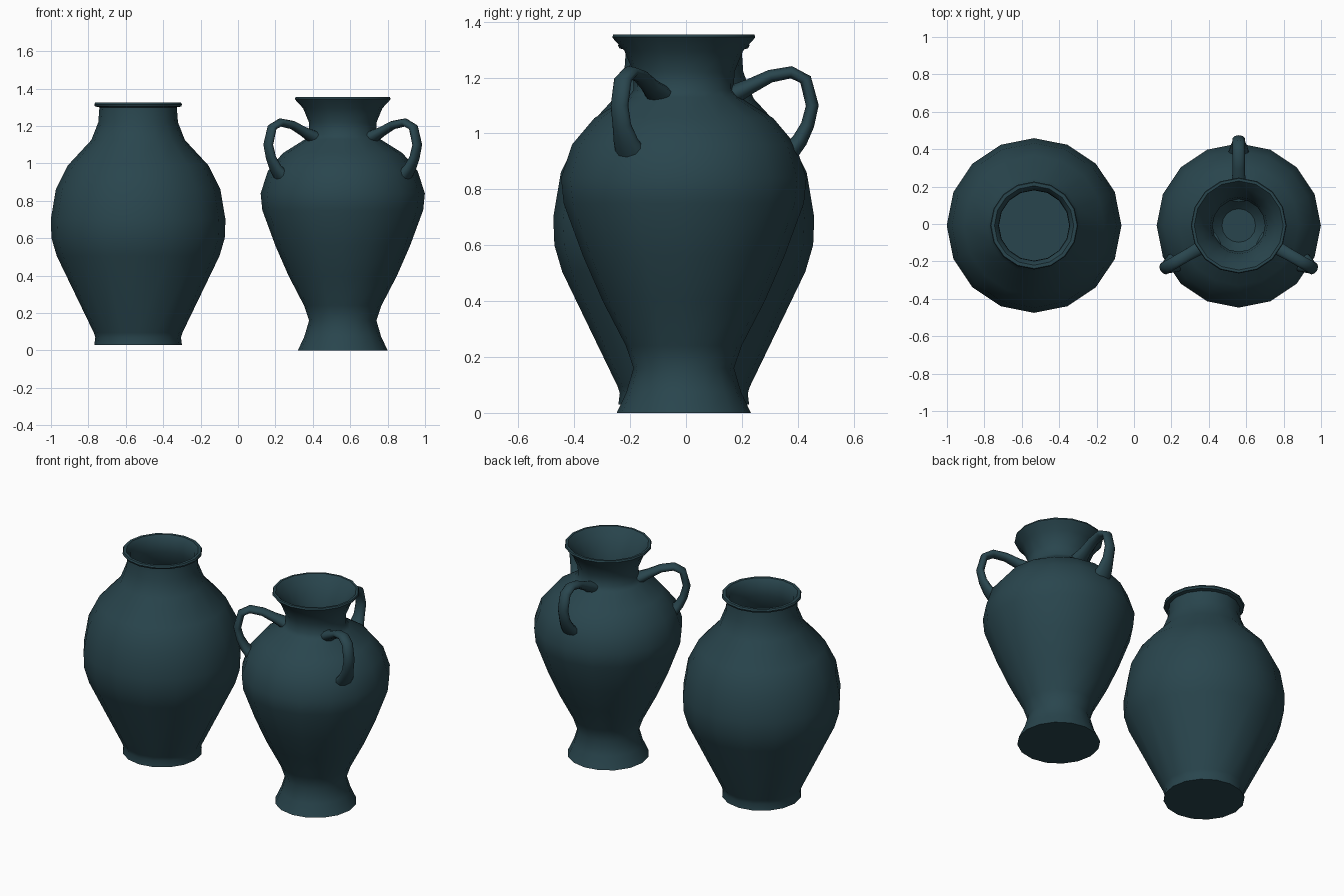
import bpy, bmesh
from math import cos, sin, pi, radians
from mathutils import Vector

if "Cube" in bpy.data.objects:
    bpy.data.objects.remove(bpy.data.objects["Cube"])

SIDES = 16
mat = bpy.data.materials.new("dark_teal_glaze")
mat.diffuse_color = (0.022, 0.06, 0.075, 1)
mat.use_nodes = True
mat.node_tree.nodes["Principled BSDF"].inputs["Base Color"].default_value = mat.diffuse_color


def skin(name, rings, angle, origin, turn=0):
    """Join equal rings of points into a capped tube."""
    bm = bmesh.new()
    loops = [[bm.verts.new(p) for p in ring] for ring in rings]
    for a, b in zip(loops, loops[1:]):
        n = len(a)
        for i in range(n):
            j = (i + 1) % n
            bm.faces.new((a[i], a[j], b[j], b[i]))
    bm.faces.new(loops[0][::-1])
    bm.faces.new(loops[-1])
    bmesh.ops.recalc_face_normals(bm, faces=bm.faces)
    me = bpy.data.meshes.new(name)
    bm.to_mesh(me)
    bm.free()
    me.materials.append(mat)
    ob = bpy.data.objects.new(name, me)
    bpy.context.collection.objects.link(ob)
    ob.location = origin
    ob.rotation_euler.z = turn
    bpy.ops.object.select_all(action='DESELECT')
    bpy.context.view_layer.objects.active = ob
    ob.select_set(True)
    bpy.ops.object.shade_smooth_by_angle(angle=radians(angle))
    return ob


def lathe(name, profile, origin):
    rings = [[(r * cos(2 * pi * i / SIDES), r * sin(2 * pi * i / SIDES), z)
              for i in range(SIDES)] for r, z in profile]
    return skin(name, rings, 40, origin)


# wide jar: outside, lip, then hollow inside down to the floor
lathe("wide_jar", [
    (.234, .03), (.229, .07), (.237, .095), (.435, .505), (.463, .60), (.467, .70),
    (.44, .86), (.375, .99), (.25, 1.125), (.213, 1.22), (.207, 1.30),
    (.23, 1.304), (.235, 1.315), (.230, 1.325), (.212, 1.325),
    (.190, 1.295), (.188, 1.22), (.225, 1.115), (.35, .97), (.415, .85),
    (.44, .70), (.41, .51), (.21, .09)], (-.534, -.008, 0))

# footed amphora
AMPHORA = (.56, -.008, 0)
lathe("amphora_body", [
    (.24, 0), (.205, .075), (.18, .16), (.207, .24), (.29, .40), (.36, .56), (.43, .75),
    (.439, .84), (.40, .96), (.32, 1.055), (.20, 1.13), (.18, 1.155),
    (.181, 1.22), (.212, 1.295), (.248, 1.334), (.256, 1.345), (.252, 1.355),
    (.238, 1.355), (.20, 1.31), (.152, 1.225), (.14, 1.15), (.17, 1.105),
    (.29, 1.03), (.37, .945), (.41, .83), (.33, .56), (.18, .26), (.09, .17)], AMPHORA)

# handles: (radius, height, half thickness, half width) along the path
PATH = [(.14, 1.125, .036, .056), (.19, 1.145, .034, .05), (.24, 1.17, .027, .038),
        (.31, 1.205, .023, .034), (.385, 1.219, .022, .034), (.436, 1.193, .022, .034),
        (.460, 1.10, .023, .034), (.443, 1.03, .024, .036), (.415, .975, .028, .048),
        (.38, .935, .034, .06)]
rings = []
for k, (r, z, t, w) in enumerate(PATH):
    a, b = PATH[max(k - 1, 0)], PATH[min(k + 1, len(PATH) - 1)]
    d = Vector((b[0] - a[0], b[1] - a[1])).normalized()
    rings.append([(r - d.y * t * cos(u), w * sin(u), z + d.x * t * cos(u))
                  for u in (2 * pi * i / 10 for i in range(10))])
for label, deg in (("back", 90), ("left", 210), ("right", 330)):
    skin(label + "_handle", rings, 60, AMPHORA, radians(deg))
